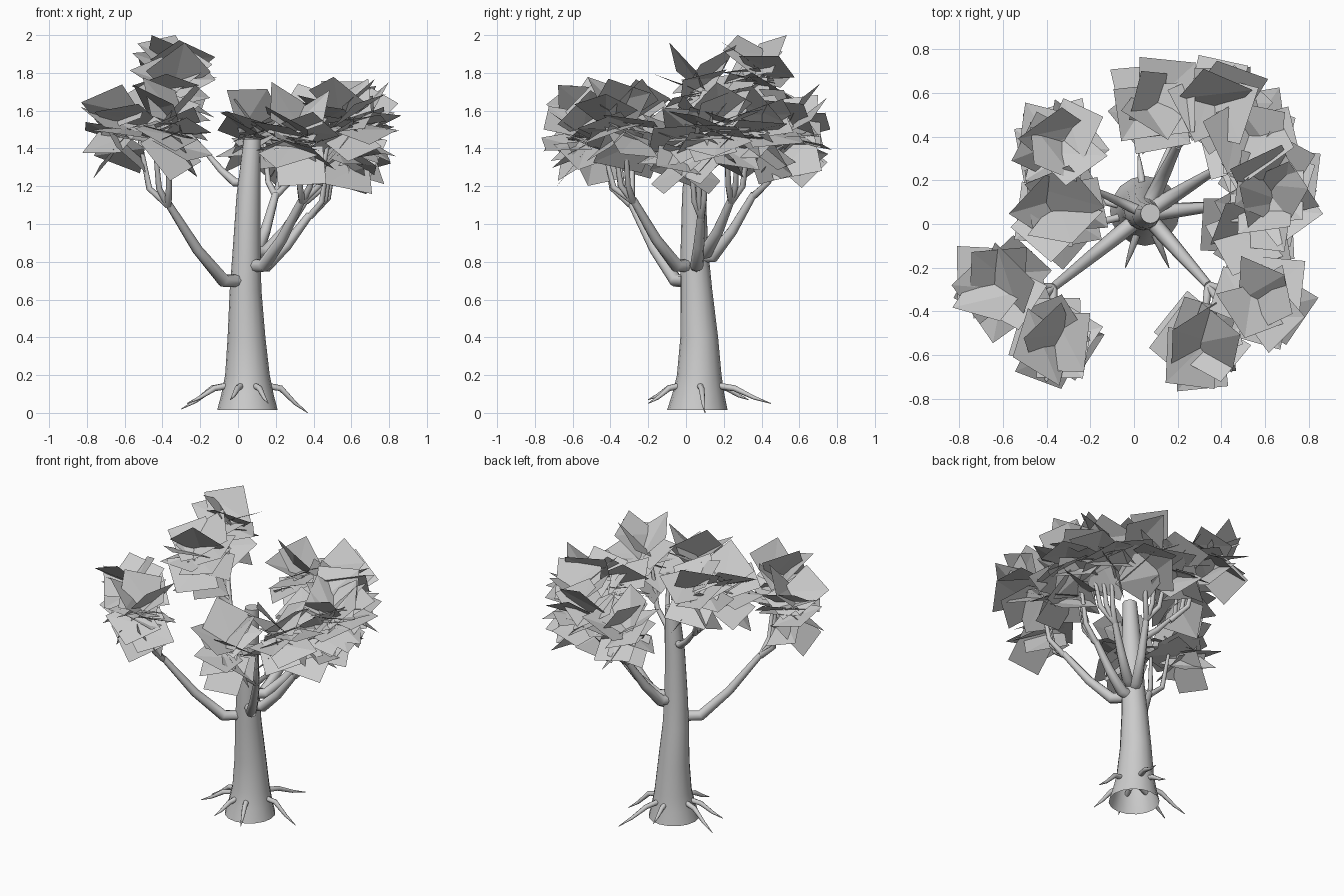
import bpy, bmesh, math, random
from mathutils import Vector, Matrix

random.seed(11)
cube = bpy.data.objects.get("Cube")
if cube:
    bpy.data.objects.remove(cube, do_unlink=True)

grey = bpy.data.materials.new("plain grey")
grey.use_nodes = True
grey.diffuse_color = (0.6, 0.6, 0.6, 1)
grey.node_tree.nodes["Principled BSDF"].inputs["Base Color"].default_value = (0.6, 0.6, 0.6, 1)


def add_mesh(name, bm, smooth=True):
    mesh = bpy.data.meshes.new(name)
    bm.to_mesh(mesh)
    bm.free()
    mesh.materials.append(grey)
    obj = bpy.data.objects.new(name, mesh)
    bpy.context.collection.objects.link(obj)
    if smooth:
        bpy.ops.object.select_all(action='DESELECT')
        obj.select_set(True)
        bpy.context.view_layer.objects.active = obj
        bpy.ops.object.shade_smooth_by_angle(angle=math.radians(50))


def tube(bm, points, radii, sides=8, level=False, cap_start=True):
    """Sweep a ring of vertices along a path."""
    points = [Vector(p) for p in points]
    rings = []
    for i, (p, r) in enumerate(zip(points, radii)):
        along = points[min(i + 1, len(points) - 1)] - points[max(i - 1, 0)]
        turn = Matrix.Identity(3) if level else along.to_track_quat('Z', 'Y').to_matrix()
        ring = []
        for k in range(sides):
            a = math.tau * k / sides
            ring.append(bm.verts.new(p + turn @ Vector((r * math.cos(a), r * math.sin(a), 0))))
        rings.append(ring)
    for low, high in zip(rings, rings[1:]):
        for k in range(sides):
            n = (k + 1) % sides
            bm.faces.new((low[k], low[n], high[n], high[k]))
    bm.faces.new(rings[-1])
    if cap_start:
        bm.faces.new(rings[0][::-1])


# Trunk: flared at the foot, open underneath
bm = bmesh.new()
trunk = [(0.05, 0.06, 0.015, 0.16), (0.05, 0.065, 0.1, 0.138), (0.05, 0.07, 0.2, 0.118),
         (0.045, 0.07, 0.4, 0.1), (0.04, 0.055, 0.65, 0.084), (0.045, 0.045, 0.85, 0.074),
         (0.055, 0.042, 1.15, 0.063), (0.075, 0.048, 1.45, 0.045)]
tube(bm, [t[:3] for t in trunk], [t[3] for t in trunk], 16, level=True, cap_start=False)
add_mesh("trunk", bm)

# Roots: curved spikes around the foot
bm = bmesh.new()
foot = Vector((0.05, 0.06, 0))
for x, y, z in [(0.02, 0.33, 0.07), (-0.04, -0.2, 0.07), (0.16, -0.2, 0.05), (-0.3, 0.14, 0.02),
                (-0.27, -0.02, 0.05), (0.37, 0.1, 0.0), (0.2, 0.45, 0.05)]:
    out = Vector((x, y, 0)) - foot
    reach = out.length
    out.normalize()
    start = foot + out * 0.07 + Vector((0, 0, 0.15))
    mid = foot + out * (0.1 + 0.35 * (reach - 0.1)) + Vector((0, 0, 0.13))
    near = foot + out * (0.1 + 0.7 * (reach - 0.1)) + Vector((0, 0, 0.05 + z * 0.6))
    tube(bm, [start, mid, near, (x, y, z)], [0.018, 0.016, 0.01, 0.002], 8)
add_mesh("roots", bm)

# Boughs: start height, fork point, then the leaf clumps each one carries
boughs = {
    "front_right_bough": (0.70, (-0.37, -0.29, 1.11), [(-0.62, -0.28, 1.5), (-0.36, -0.54, 1.5)]),
    "back_right_bough": (1.22, (-0.17, 0.15, 1.38), [(-0.35, 0.37, 1.78), (-0.34, 0.06, 1.68)]),
    "back_bough": (0.83, (0.20, 0.36, 1.16), [(0.1, 0.55, 1.47), (0.38, 0.55, 1.47)]),
    "back_left_bough": (0.85, (0.36, 0.24, 1.13), [(0.53, 0.39, 1.48), (0.62, 0.2, 1.5)]),
    "left_bough": (0.78, (0.38, 0.08, 1.05), [(0.54, -0.01, 1.4), (0.62, 0.12, 1.48)]),
    "front_left_bough": (0.78, (0.34, -0.28, 1.13), [(0.31, -0.54, 1.45), (0.58, -0.35, 1.53)]),
}


def leaf_clump(bm, centre, count=13):
    """A rosette of broad leaf cards: the upper ones rise outward, the lower ones droop."""
    first = random.uniform(0, math.tau)
    for i in range(count):
        level = 2 * i / (count - 1) - 1
        lift = math.radians(52 * level + random.uniform(-10, 10))
        turn = Matrix.Rotation(first + i * 2.4 + random.uniform(-0.2, 0.2), 3, 'Z') \
            @ Matrix.Rotation(-lift, 3, 'Y') @ Matrix.Rotation(random.uniform(-0.5, 0.5), 3, 'X')
        away = random.uniform(0.06, 0.1)
        mid = Vector(centre) + Vector((0, 0, 0.07 * level)) + turn @ Vector((away, 0, 0))
        half = random.uniform(0.125, 0.15)
        spin = random.uniform(0, math.tau)
        bend = random.uniform(-0.02, 0.02)
        corners = []
        for k in range(4):
            a = spin + k * math.pi / 2
            flat = Vector((math.cos(a), math.sin(a), 0)) * half * 1.3
            flat.z = bend * (-1) ** k
            p = mid + turn @ flat
            p.z = min(p.z, 2.0)
            corners.append(bm.verts.new(p))
        bm.faces.new(corners[:3])
        bm.faces.new((corners[0], corners[2], corners[3]))


for name, (height, fork, clumps) in boughs.items():
    fork = Vector(fork)
    core = Vector((0.05, 0.048, height))
    flat = Vector((fork.x, fork.y, height)) - core
    side = flat.normalized()
    rise = fork.z - height
    bm = bmesh.new()
    # Thick level stub, elbow and rising limb
    big = 0.036 if height < 1 else 0.024
    tube(bm, [core + side * 0.03, core + flat * 0.3,
              core + flat * 0.63 + Vector((0, 0, rise * 0.4)), fork],
         [big, big, big * 0.8, big * 0.55])
    # Crooked twigs: out to a knee, then up into the leaves
    ends = [Vector(c) for c in clumps]
    ends.append((ends[0] + ends[1]) / 2)
    for end in ends:
        reach = end - fork
        knee = fork + Vector((reach.x * 0.4, reach.y * 0.4, reach.z * 0.2))
        top = fork + Vector((reach.x * 0.6, reach.y * 0.6, reach.z * 0.85))
        tube(bm, [fork - Vector((0, 0, 0.01)), knee, top], [0.019, 0.016, 0.01], 8)
    add_mesh(name, bm)

    # Leaves over this bough
    bm = bmesh.new()
    for c in clumps:
        leaf_clump(bm, c)
    add_mesh(name.replace("bough", "leaves"), bm, smooth=False)
